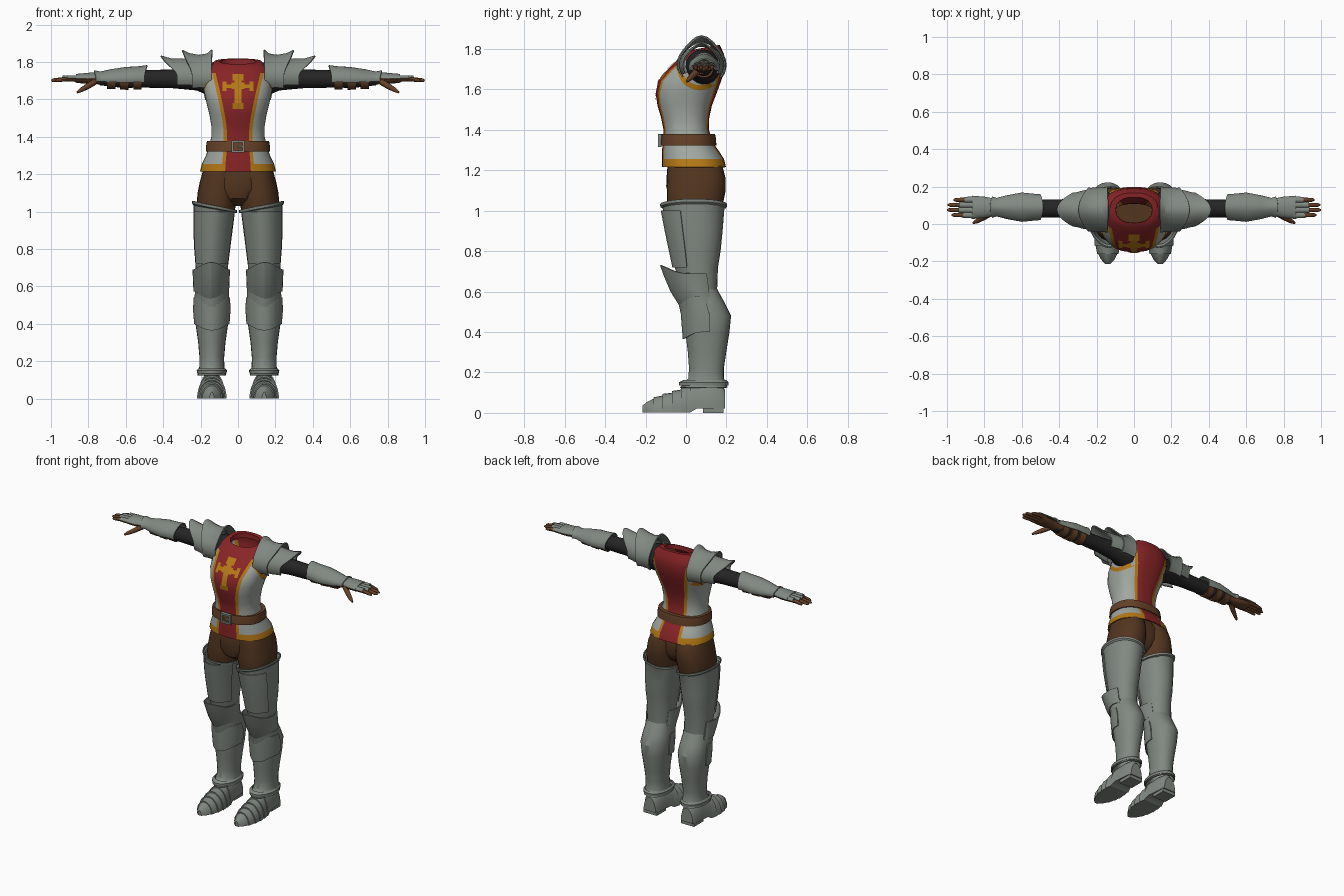
import bpy, bmesh, math
from mathutils import Vector

if "Cube" in bpy.data.objects:
    bpy.data.objects.remove(bpy.data.objects["Cube"])


def material(name, rgb):
    m = bpy.data.materials.new(name)
    m.diffuse_color = (*rgb, 1)
    m.use_nodes = True
    m.node_tree.nodes["Principled BSDF"].inputs["Base Color"].default_value = m.diffuse_color
    return m


STEEL = material("steel", (0.22, 0.25, 0.22))
CLOTH = material("pale_cloth", (0.36, 0.39, 0.36))
RED = material("red_cloth", (0.25, 0.018, 0.02))
GOLD = material("gold_trim", (0.46, 0.19, 0.008))
PANTS = material("brown_cloth", (0.085, 0.036, 0.014))
LEATHER = material("brown_leather", (0.13, 0.052, 0.021))
BLACK = material("black_cloth", (0.018, 0.018, 0.018))


def finish(name, bm, mats, solid=0, mirror=True, angle=35):
    bmesh.ops.recalc_face_normals(bm, faces=bm.faces)
    me = bpy.data.meshes.new(name)
    bm.to_mesh(me)
    bm.free()
    for m in mats:
        me.materials.append(m)
    ob = bpy.data.objects.new(name, me)
    bpy.context.collection.objects.link(ob)
    bpy.ops.object.select_all(action='DESELECT')
    ob.select_set(True)
    bpy.context.view_layer.objects.active = ob
    if solid:
        mod = ob.modifiers.new("thickness", 'SOLIDIFY')
        mod.thickness, mod.offset = solid, 0
        bpy.ops.object.modifier_apply(modifier=mod.name)
    if mirror:
        mod = ob.modifiers.new("mirror", 'MIRROR')
        mod.use_mirror_merge = False
        bpy.ops.object.modifier_apply(modifier=mod.name)
    bpy.ops.object.shade_smooth_by_angle(angle=math.radians(angle))
    return ob


def add_loft(bm, rows, closed=True, caps=False, rule=None):
    vs = [[bm.verts.new(p) for p in r] for r in rows]
    n = len(rows[0])
    for i in range(len(rows) - 1):
        for j in range(n if closed else n - 1):
            k = (j + 1) % n
            f = bm.faces.new((vs[i][j], vs[i][k], vs[i + 1][k], vs[i + 1][j]))
            if rule:
                f.material_index = rule(i, j)
    if caps:
        bm.faces.new(vs[0])
        bm.faces.new(vs[-1])


def loft(name, rows, mats, closed=True, caps=False, rule=None, **kw):
    bm = bmesh.new()
    add_loft(bm, rows, closed, caps, rule)
    return finish(name, bm, mats, **kw)


def spow(v, e):
    return math.copysign(abs(v) ** e, v)


def angles(n, a0, a1):
    count = n if a1 - a0 >= 360 else n + 1
    return [math.radians(a0 + (a1 - a0) * i / n) for i in range(count)]


def zring(z, cx, rx, yf, yb, n=24, p=2.2, ridge=0, tilt=0, dip=0, a0=-180, a1=180):
    """Horizontal section; angle 0 faces the front."""
    out = []
    for a in angles(n, a0, a1):
        s, c = math.sin(a), math.cos(a)
        y = (yf + yb) / 2 - (yb - yf) / 2 * spow(c, 2 / p) - ridge * max(0, c) ** 8
        out.append(Vector((cx + rx * spow(s, 2 / p), y, z + tilt * s + dip * max(0, c) ** 3)))
    return out


def xring(x, cy, cz, ry, rz, n=20, ridge=0, ext=0, a0=-180, a1=180):
    """Section across an arm; angle 0 faces up."""
    return [Vector((x + ext * max(0, math.cos(a)) ** 2, cy + ry * math.sin(a),
                    cz + rz * math.cos(a) + ridge * max(0, math.cos(a)) ** 6))
            for a in angles(n, a0, a1)]


def box(bm, x0, x1, y0, y1, z0, z1):
    add_loft(bm, [[(x0, y0, z), (x1, y0, z), (x1, y1, z), (x0, y1, z)] for z in (z0, z1)], caps=True)


def interp(table, t):
    for a, b in zip(table, table[1:]):
        if t <= b[0]:
            k = max(0, (t - a[0]) / (b[0] - a[0]))
            return [u + (v - u) * k for u, v in zip(a[1:], b[1:])]
    return list(table[-1][1:])


# Tunic: height, half width, front, back, half width of the red panel
TUNIC = [(1.215, .20, -.115, .195, .068), (1.255, .19, -.115, .185, .066),
         (1.30, .168, -.115, .155, .062), (1.34, .155, -.112, .128, .060),
         (1.40, .14, -.108, .110, .058), (1.46, .14, -.120, .112, .060),
         (1.52, .15, -.138, .125, .070), (1.58, .165, -.147, .148, .082),
         (1.64, .178, -.135, .170, .095), (1.69, .18, -.095, .185, .107),
         (1.74, .172, -.045, .190, .118), (1.775, .155, -.015, .185, .125),
         (1.797, .125, 0, .165, .100), (1.80, .098, .005, .145, .075)]
P = 2.4


def tunic_y(x, z, side):
    w, yf, yb, r = interp(TUNIC, z)
    return (yf + yb) / 2 + side * (yb - yf) / 2 * max(0, 1 - abs(x / w) ** P) ** (1 / P)


def tunic_x(y, z):
    w, yf, yb, r = interp(TUNIC, z)
    return w * max(0, 1 - abs((2 * y - yf - yb) / (yb - yf)) ** P) ** (1 / P)


rows = []
for z, w, yf, yb, r in TUNIC:
    a1 = math.asin(((r + .018) / w) ** (P / 2))
    half = [w * math.sin(math.pi / 2 + (a1 - math.pi / 2) * i / 7) ** (2 / P) for i in range(8)]
    half += [r * k / 5 for k in range(5, 0, -1)]
    xs = half + [0] + [-x for x in reversed(half)]
    pts = [(x, tunic_y(x, z, -1)) for x in xs] + [(x, tunic_y(x, z, 1)) for x in xs[-2:0:-1]]
    tilt = .2 if z > 1.78 else 0
    rows.append([Vector((x, y, z + tilt * (y - .07))) for x, y in pts])
rows.append([v - Vector((0, 0, .03)) for v in rows[-1]])


def tunic_rule(i, j):
    j %= 26
    if 8 <= j <= 17 or i >= 10:
        return 1
    return 2 if j in (7, 18) or i == 0 else 0


loft("tunic", rows, [CLOTH, RED, GOLD], rule=tunic_rule, solid=.006, mirror=False)

# Chest ornament: thin plates laid on the tunic front
bm = bmesh.new()
for x0, x1, z0, z1 in [(-.03, .03, 1.70, 1.735), (-.018, .018, 1.58, 1.70), (-.03, .03, 1.55, 1.58),
                       (-.07, .07, 1.66, 1.68), (-.036, .036, 1.655, 1.69),
                       (-.083, -.062, 1.645, 1.695), (.062, .083, 1.645, 1.695)]:
    add_loft(bm, [[Vector((x0 + (x1 - x0) * i / 4, tunic_y(x0 + (x1 - x0) * i / 4, z, -1) - .007, z))
                   for i in range(5)] for z in [z0 + (z1 - z0) * k / 5 for k in range(6)]], closed=False)
finish("chest_ornament", bm, [GOLD], mirror=False)

# Gold trim under the armholes
trim = []
for rad in (.09, .115):
    pts = [(.07 + rad * math.cos(a), 1.71 + rad * math.sin(a)) for a in angles(28, -195, 15)]
    trim.append([Vector((tunic_x(y, z) + .007, y, z)) for y, z in pts])
loft("armhole_trim", trim, [GOLD], closed=False)

# Belt and buckle
loft("belt", [zring(z, 0, .172 - d, -.126 + d, .15 - d, n=40, p=2.4)
              for z, d in ((1.322, .02), (1.322, 0), (1.35, .001), (1.378, .006), (1.378, .03))],
     [LEATHER], mirror=False)
bm = bmesh.new()
for x0, x1, z0, z1 in [(-.036, -.025, 1.315, 1.38), (.025, .036, 1.315, 1.38),
                       (-.025, .025, 1.315, 1.326), (-.025, .025, 1.369, 1.38), (-.004, .025, 1.344, 1.352)]:
    box(bm, x0, x1, -.138, -.12, z0, z1)
finish("buckle", bm, [STEEL], mirror=False)

# Trousers: two legs plus a front filler
loft("trouser_leg", [zring(*r) for r in [(1.27, .085, .085, -.08, .15), (1.22, .095, .092, -.09, .18),
                                         (1.16, .104, .1, -.092, .196), (1.10, .11, .106, -.095, .196),
                                         (1.05, .115, .106, -.095, .186), (.98, .122, .1, -.085, .175)]], [PANTS])
loft("trouser_front", [zring(*r) for r in [(1.27, 0, .16, -.08, .13), (1.2, 0, .18, -.094, .165),
                                           (1.12, 0, .16, -.098, .165), (1.07, 0, .10, -.085, .14),
                                           (1.03, 0, .03, -.03, .09)]], [PANTS], caps=True, mirror=False)

# Thigh armour with a flared rim, and a raised front plate
THIGH = [(.58, .14, .078, 0, .15), (.72, .14, .085, -.045, .155), (.8, .138, .093, -.062, .168),
         (.9, .134, .102, -.083, .178), (1.0, .126, .109, -.102, .186)]
rows = [zring(*r, ridge=.008, p=2.1) for r in THIGH]
rows += [zring(1.015, .125, .11, -.105, .19, ridge=.008, tilt=.02),
         zring(1.02, .125, .118, -.116, .199, ridge=.008, tilt=.025),
         zring(1.033, .125, .118, -.118, .2, ridge=.008, tilt=.025)]
loft("thigh_armour", rows, [STEEL], solid=.006, angle=28)
loft("thigh_front_plate", [zring(z, cx, rx + .007, yf - .008, yb, ridge=.012, p=2.1, n=12, a0=-65, a1=65)
                           for z, cx, rx, yf, yb in THIGH[1:]], [STEEL], closed=False, solid=.005, angle=25)

# Knee guard with a pointed, flared top and a lame below it
loft("knee_guard", [zring(z, .143, rx, yf, yb, ridge=rg, dip=dip, n=20, p=2, a0=-125, a1=125)
                    for z, rx, yf, yb, rg, dip in [(.575, .092, -.02, .155, .012, -.04),
                                                   (.62, .094, -.055, .155, .018, -.02),
                                                   (.67, .096, -.085, .155, .022, .01),
                                                   (.69, .098, -.10, .155, .025, .04)]],
     [STEEL], closed=False, solid=.007, angle=28)
loft("knee_lame", [zring(z, .14, rx, yf, .17, ridge=.012, dip=dip, n=20, p=2, a0=-120, a1=120)
                   for z, rx, yf, dip in [(.51, .09, -.008, -.03), (.55, .089, -.02, -.02), (.6, .087, -.035, 0)]],
     [STEEL], closed=False, solid=.006, angle=28)

# Greave, its upper shin plate and ankle flange
GREAVE = [(.125, .14, .074, -.02, .203), (.15, .14, .068, .008, .192), (.17, .14, .064, .022, .185),
          (.22, .14, .063, .026, .184), (.3, .14, .07, .02, .196), (.4, .14, .084, .008, .212),
          (.48, .14, .09, 0, .22), (.54, .14, .086, -.004, .19), (.61, .14, .079, -.005, .152)]
loft("greave", [zring(*r, ridge=.008) for r in GREAVE], [STEEL], solid=.006, angle=30)
loft("shin_plate", [zring(z, .14, rx + .008, yf - .007, yb, ridge=.014, dip=dip, n=16, a0=-95, a1=95)
                    for (z, cx, rx, yf, yb), dip in zip(GREAVE[5:8], (-.035, -.015, 0))],
     [STEEL], closed=False, solid=.006, angle=28)
loft("ankle_flange", [zring(z, .14, rx, yf, yb, ridge=.006, p=2.1)
                      for z, rx, yf, yb in [(.135, .076, -.026, .206), (.15, .078, -.026, .208),
                                            (.16, .07, -.005, .198)]], [STEEL], solid=.006)

# Armoured shoe with overlapping bands
FOOT = [(-.215, .012, .03), (-.19, .036, .05), (-.14, .062, .074), (-.08, .074, .092), (-.02, .074, .113),
        (.03, .068, .14), (.1, .06, .15), (.17, .055, .14), (.192, .045, .11)]
rows = []
for y, scales in [(-.215, [1]), (-.19, [1]), (-.16, [.99, 1.1]), (-.115, [.98, 1.08]), (-.07, [.98, 1.07]),
                  (-.025, [.98, 1.06]), (.02, [.98, 1.05]), (.055, [1]), (.1, [1]), (.17, [1]), (.192, [1])]:
    w, h = interp(FOOT, y)
    base = .002 if y < .05 else .022
    for s in scales:
        rows.append([Vector((.14 + w * s * spow(math.sin(a), .85), y,
                             base + (h * s - base) * math.cos(a) + .006 * math.cos(a) ** 8))
                     for a in angles(14, -90, 90)])
loft("armoured_shoe", rows, [STEEL], caps=True)
bm = bmesh.new()
box(bm, .09, .19, .085, .185, 0, .03)
finish("shoe_heel", bm, [STEEL])

# Shoulder guard: two ridged plates with flared points
for name, arc, plates in [
        ("shoulder_upper_plate", 125, [(.142, .12, .108, .037, -.004), (.165, .116, .1, .022, 0),
                                       (.205, .115, .095, .02, .005), (.23, .113, .099, .025, .03),
                                       (.245, .114, .104, .038, .053)]),
        ("shoulder_lower_plate", 120, [(.2, .108, .088, .01, 0), (.27, .1, .084, .01, .02),
                                       (.305, .09, .08, .015, .05), (.325, .088, .08, .032, .088)])]:
    loft(name, [xring(x, .077, 1.72, ry, rz, n=20, ridge=rg, ext=ex, a0=-arc, a1=arc)
                for x, ry, rz, rg, ex in plates], [STEEL], closed=False, solid=.007, angle=30)

# Sleeve, forearm guard and straps
loft("sleeve", [xring(x, .083, 1.71, r, r) for x, r in [(.13, .088), (.17, .085), (.22, .062), (.35, .05),
                                                        (.5, .047), (.62, .048), (.74, .034)]], [BLACK])
loft("forearm_guard", [xring(x, .09, cz, ry, rz, n=18, ridge=.008, ext=ex, a0=-110, a1=110)
                       for x, cz, ry, rz, ex in [(.5, 1.712, .066, .06, -.015), (.53, 1.712, .068, .054, 0),
                                                 (.6, 1.71, .075, .052, 0), (.68, 1.708, .06, .042, 0),
                                                 (.735, 1.708, .046, .03, 0), (.76, 1.71, .054, .034, .01)]],
     [STEEL], closed=False, solid=.007, angle=30)
bm = bmesh.new()
for x, r in ((.515, .054), (.585, .055), (.655, .051)):
    add_loft(bm, [xring(x + dx, .088, 1.703, r + d, r - .003 + d)
                  for dx, d in ((0, -.01), (0, 0), (.045, -.002), (.045, -.012))])
finish("forearm_straps", bm, [LEATHER])


# Hand: palm, fingers and thumb
def add_tube(bm, pts, radii, n=8):
    rings = []
    for i, p in enumerate(pts):
        d = (Vector(pts[min(i + 1, len(pts) - 1)]) - Vector(pts[max(i - 1, 0)])).normalized()
        u = d.cross(Vector((0, 0, 1))).normalized()
        v = u.cross(d)
        rings.append([Vector(p) + radii[i] * (math.cos(a) * u + math.sin(a) * v) for a in angles(n, 0, 360)])
    add_loft(bm, rings, caps=True)


bm = bmesh.new()
add_loft(bm, [xring(x, .088, z, ry, rz, n=12) for x, z, ry, rz in
              [(.7, 1.708, .036, .032), (.76, 1.708, .036, .026), (.8, 1.707, .05, .024),
               (.86, 1.706, .054, .018), (.875, 1.706, .05, .012)]], caps=True)
FINGERS = [(.048, .975), (.075, .998), (.102, .995), (.129, .965)]
for y, tip in FINGERS:
    add_tube(bm, [(.85, y, 1.709), (.92, y, 1.709), (tip - .012, y, 1.703), (tip, y, 1.7)],
             [.013, .012, .01, .005])
add_tube(bm, [(.765, .06, 1.695), (.805, .035, 1.67), (.84, .015, 1.65), (.86, .005, 1.638)],
         [.018, .016, .012, .006])
finish("gloved_hand", bm, [LEATHER], angle=45)

# Steel plates over the back of the hand and fingers
bm = bmesh.new()
add_loft(bm, [xring(x, .089, 1.709, ry, rz, n=12, a0=-85, a1=85)
              for x, ry, rz in [(.745, .044, .034), (.8, .055, .031), (.865, .06, .025)]], closed=False)
for y, tip in FINGERS:
    add_loft(bm, [xring(x, y, 1.709, r, r + .002, n=6, a0=-75, a1=75)
                  for x, r in ((.85, .016), (tip - .06, .0145))], closed=False)
finish("hand_plates", bm, [STEEL], solid=.005)
